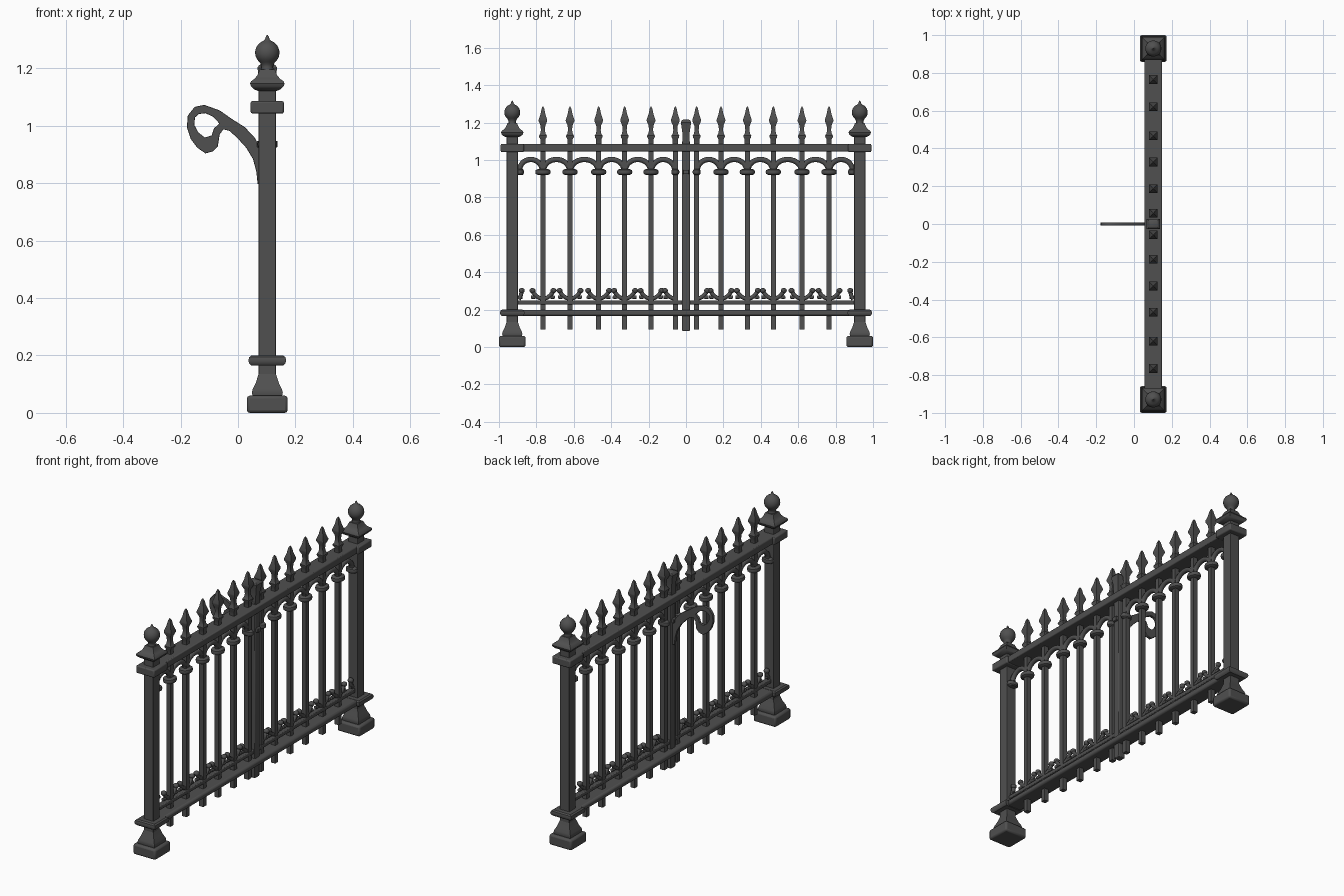
import bpy, bmesh, math

if "Cube" in bpy.data.objects:
    bpy.data.objects.remove(bpy.data.objects["Cube"])

CX = 0.102                      # plane of the fence
iron = bpy.data.materials.new("dark iron grey")
iron.diffuse_color = (0.08, 0.08, 0.08, 1)
iron.use_nodes = True
iron.node_tree.nodes["Principled BSDF"].inputs["Base Color"].default_value = iron.diffuse_color


def finish(name, mesh, loc, angle=35):
    mesh.materials.clear()
    mesh.materials.append(iron)
    mesh.shade_smooth()
    mesh.set_sharp_from_angle(angle=math.radians(angle))
    ob = bpy.data.objects.new(name, mesh)
    ob.location = loc
    bpy.context.collection.objects.link(ob)
    return ob


def loft(name, profile, y, sides=4, sx=1.0, sy=1.0, bevel=0):
    """Stack rings (half width, z); 4 sides makes a square section."""
    bm = bmesh.new()
    k = math.sqrt(2) if sides == 4 else 1
    rings = []
    for r, z in profile:
        rings.append([bm.verts.new((r * k * sx * math.cos(math.tau * (i + .5) / sides),
                                    r * k * sy * math.sin(math.tau * (i + .5) / sides), z))
                      for i in range(sides)])
    for a, b in zip(rings, rings[1:]):
        for i in range(sides):
            j = (i + 1) % sides
            bm.faces.new((a[i], a[j], b[j], b[i]))
    bm.faces.new(rings[0][::-1])
    bm.faces.new(rings[-1])
    me = bpy.data.meshes.new(name)
    bm.to_mesh(me)
    bm.free()
    ob = finish(name, me, (CX, y, 0))
    if bevel:
        m = ob.modifiers.new("bevel", 'BEVEL')
        m.width, m.segments, m.limit_method = bevel, 2, 'ANGLE'
    return ob


def box(name, hx, hy, z0, z1, y=0.0, bevel=0.005):
    return loft(name, [(1, z0), (1, z1)], y, sx=hx, sy=hy, bevel=bevel)


def curve_mesh(name, splines, loc, rot=False, **opts):
    """Poly curves turned into a mesh object."""
    cu = bpy.data.curves.new(name, 'CURVE')
    for key, val in opts.items():
        setattr(cu, key, val)
    for pts, closed in splines:
        s = cu.splines.new('POLY')
        s.points.add(len(pts) - 1)
        for p, q in zip(s.points, pts):
            p.co = (*q, 1)
        s.use_cyclic_u = closed
    tmp = bpy.data.objects.new(name + "_tmp", cu)
    bpy.context.collection.objects.link(tmp)
    bpy.context.view_layer.update()
    dg = bpy.context.evaluated_depsgraph_get()
    me = bpy.data.meshes.new_from_object(tmp.evaluated_get(dg))
    bpy.data.objects.remove(tmp)
    ob = finish(name, me, loc, 50)
    if rot:
        ob.rotation_euler = (math.pi / 2, 0, 0)
    return ob


def tube(name, pts, y, radius):
    return curve_mesh(name, [(pts, False)], (CX, y, 0), dimensions='3D',
                      bevel_depth=radius, bevel_resolution=2, use_fill_caps=True)


# end posts with plinth, shaft, cap and ball finial
for s in (-1, 1):
    y = s * 0.929
    box("post_plinth", 0.071, 0.071, 0, 0.06, y, 0.010)
    loft("post_foot", [(.050, .055), (.054, .07), (.051, .082), (.040, .105), (.032, .13), (.03, .135)], y)
    box("post_shaft", 0.030, 0.030, 0.10, 1.14, y, 0.002)
    loft("post_lower_collar", [(.055, .165), (.063, .172), (.066, .183), (.063, .194), (.055, .2)], y)
    box("post_upper_collar", 0.058, 0.062, 1.043, 1.086, y, 0.006)
    loft("post_cap", [(.034, 1.122), (.045, 1.127), (.057, 1.138), (.060, 1.147), (.057, 1.155),
                      (.044, 1.164), (.034, 1.177), (.026, 1.197)], y)
    ball = [(.024, 1.19), (.02, 1.205), (.022, 1.214)]
    ball += [(.043 * math.cos(math.radians(t)), 1.255 + .043 * math.sin(math.radians(t)))
             for t in range(-50, 76, 15)]
    loft("post_ball_finial", ball + [(.008, 1.302), (.005, 1.311), (.001, 1.317)], y, 20)

# horizontal rails
box("top_rail", 0.047, 0.90, 1.046, 1.086)
box("bottom_rail", 0.047, 0.90, 0.167, 0.199, bevel=0.010)
box("thin_lower_rail", 0.016, 0.90, 0.228, 0.250, bevel=0.004)

# pickets with spear heads and collars
ys = [0.057, 0.187, 0.328, 0.467, 0.620, 0.765]
for s in (-1, 1):
    for y in ys:
        loft("picket", [(.0135, .095), (.0135, 1.1)], s * y)
        loft("picket_spear", [(.014, 1.08), (.014, 1.112), (.020, 1.122), (.021, 1.13), (.014, 1.142),
                              (.011, 1.16), (.013, 1.185), (.023, 1.208), (.023, 1.215),
                              (.013, 1.245), (.007, 1.275), (.002, 1.286)], s * y)
    # collars under the arch feet, with a half collar against the post
    for y in ys + [0.888]:
        hy = 0.022 if y in (0.057, 0.888) else 0.042
        loft("arch_collar", [(.7, .921), (.93, .926), (1, .936), (.93, .946), (.7, .951)],
             s * y, 16, sx=0.035, sy=hy)

    # arches between neighbouring pickets
    stops = ys + [0.894]
    for a, b in zip(stops, stops[1:]):
        r = (b - a) / 2 - 0.004
        arc = [(0, -r, .935)] + [(0, -r * math.cos(math.pi * i / 14), .945 + .058 * math.sin(math.pi * i / 14))
                                 for i in range(15)] + [(0, r, .935)]
        tube("arch", arc, s * (a + b) / 2, 0.014)

    # curled leaves rising from the lower rail at each picket
    for y in ys + [0.895]:
        for d in (-1, 1):
            if (y == 0.057 and d == -1) or (y == 0.895 and d == 1):
                continue
            k = s * d
            w = 0.3 if y == 0.895 else 1
            leaf = [(0, 0, .256), (0, k * .022 * w, .264), (0, k * .038 * w, .275),
                    (0, k * .050 * w, .290), (0, k * .057 * w, .302)]
            tube("scroll_leaf", leaf, s * y, 0.011)
            tube("scroll_curl", [(0, k * .030 * w, .270), (0, k * .050 * w, .266), (0, k * .064 * w, .268)],
                 s * y, 0.009)
            loft("scroll_tip", [(.016 * math.cos(math.radians(t)), .302 + .014 * math.sin(math.radians(t)))
                                for t in range(-80, 81, 20)], s * y + k * .056 * w, 10)

# centre meeting bar with flared head
box("centre_bar", 0.021, 0.021, 0.086, 1.10, bevel=0.004)
loft("centre_bar_head", [(.021, 1.08), (.020, 1.12), (.021, 1.15), (.027, 1.19), (.029, 1.202),
                         (.024, 1.211), (.016, 1.216)], 0, sx=1.2, sy=0.95)
box("latch_block", 0.036, 0.016, 0.925, 0.948, bevel=0.003)

# flat looped handle, traced as an outline with a hole
outer = [(.085, .80), (.070, .80), (.066, .84), (.054, .885), (.030, .925), (0, .958), (-.028, .984),
         (-.052, .990), (-.066, .970), (-.072, .930), (-.088, .913), (-.113, .906), (-.140, .925),
         (-.163, .955), (-.176, .995), (-.173, 1.035), (-.150, 1.064), (-.118, 1.071), (-.065, 1.052),
         (-.022, 1.022), (.022, .994), (.055, .960), (.072, .930), (.085, .915)]
hole = [(-.152, 1.030), (-.137, 1.043), (-.113, 1.046), (-.085, 1.033), (-.062, 1.008), (-.082, .990),
        (-.090, .965), (-.116, .957), (-.140, .976), (-.154, 1.002)]
curve_mesh("handle", [([(x, z, 0) for x, z in outer], True), ([(x, z, 0) for x, z in hole], True)],
           (0, 0, 0), rot=True, dimensions='2D', fill_mode='BOTH', extrude=0.006,
           bevel_depth=0.002, bevel_resolution=1)
